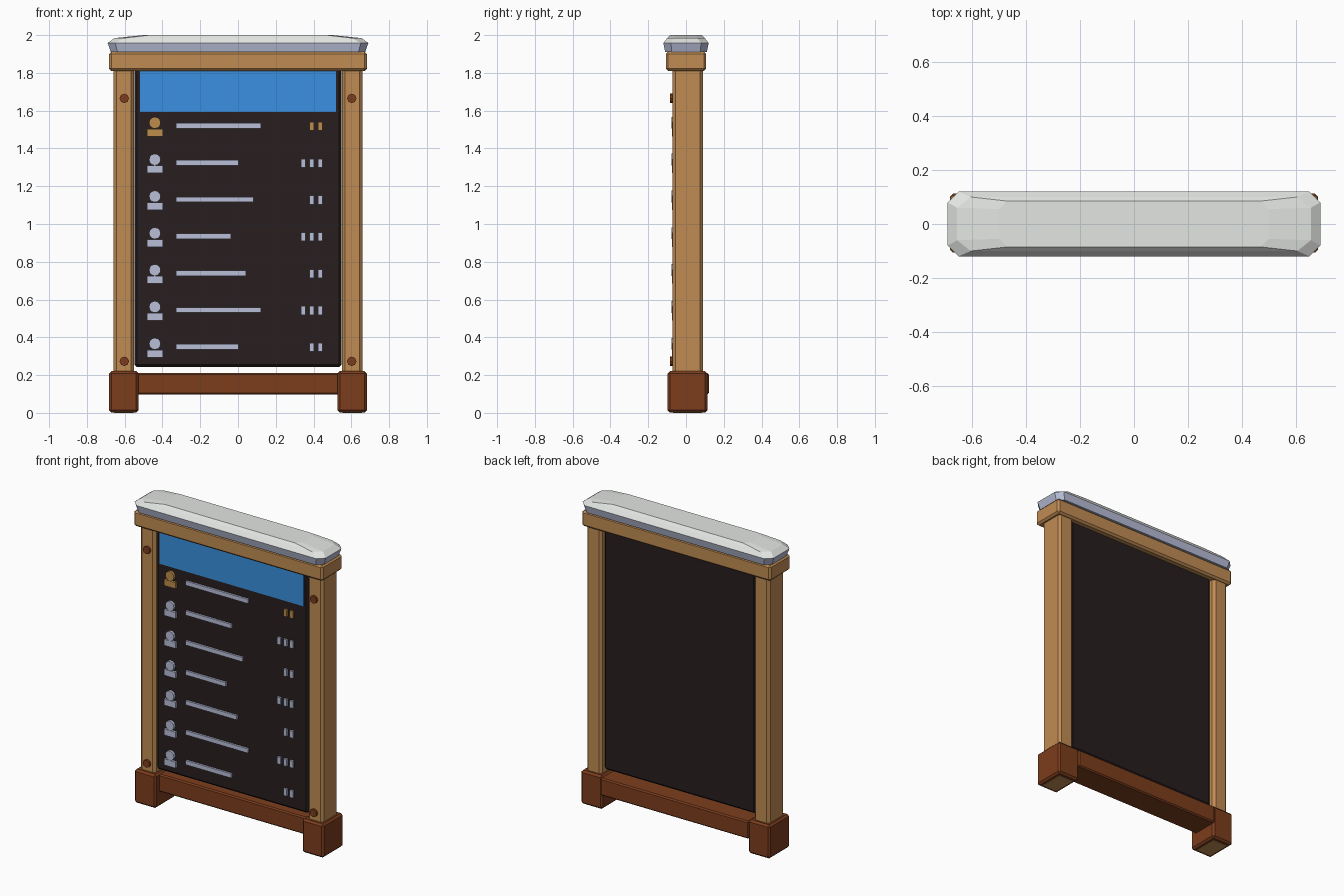
import bpy, bmesh, math
from mathutils import Matrix

if "Cube" in bpy.data.objects:
    bpy.data.objects.remove(bpy.data.objects["Cube"], do_unlink=True)


def material(name, rgb):
    m = bpy.data.materials.new(name)
    m.use_nodes = True
    m.diffuse_color = (*rgb, 1)
    m.node_tree.nodes["Principled BSDF"].inputs["Base Color"].default_value = (*rgb, 1)
    return m


WOOD = material("light wood", (0.53, 0.265, 0.088))
BROWN = material("red brown wood", (0.2, 0.047, 0.012))
DARK = material("dark board", (0.021, 0.013, 0.013))
BLUE = material("blue header", (0.042, 0.28, 0.75))
GREY = material("lavender grey", (0.48, 0.52, 0.69))
GOLD = material("gold", (0.51, 0.265, 0.07))
SNOW = material("off white", (0.77, 0.79, 0.77))


def finish(bm, name, *mats):
    bmesh.ops.recalc_face_normals(bm, faces=bm.faces)
    mesh = bpy.data.meshes.new(name)
    bm.to_mesh(mesh)
    bm.free()
    for m in mats:
        mesh.materials.append(m)
    ob = bpy.data.objects.new(name, mesh)
    bpy.context.collection.objects.link(ob)
    return ob


def box(name, xs, ys, zs, mat, bevel=0):
    """Box between the given limits, with optional chamfered edges."""
    bm = bmesh.new()
    bmesh.ops.create_cube(bm, size=1)
    for v in bm.verts:
        for i, (lo, hi) in enumerate((xs, ys, zs)):
            v.co[i] = hi if v.co[i] > 0 else lo
    if bevel:
        bmesh.ops.bevel(bm, geom=bm.edges[:], offset=bevel, segments=1,
                        affect='EDGES', profile=0.5)
    return finish(bm, name, mat)


def disc(name, x, z, r, y0, y1, mat, sides):
    """Short cylinder facing the front."""
    bm = bmesh.new()
    turn = Matrix.Translation((x, (y0 + y1) / 2, z)) @ Matrix.Rotation(math.pi / 2, 4, 'X')
    bmesh.ops.create_cone(bm, cap_ends=True, segments=sides, radius1=r, radius2=r,
                          depth=y1 - y0, matrix=turn)
    return finish(bm, name, mat)


def cap(name, rings):
    """Stacked cut-corner outlines: (z, half x, half y, corner x, corner y)."""
    bm = bmesh.new()
    loops = []
    for z, hx, hy, cx, cy in rings:
        quarter = [(hx, hy - cy), (hx - cx, hy)]
        pts = quarter + [(-x, y) for x, y in reversed(quarter)]
        pts += [(-x, -y) for x, y in pts]
        loops.append([bm.verts.new((x, y, z)) for x, y in pts])
    for a, b in zip(loops, loops[1:]):
        for i in range(len(a)):
            j = (i + 1) % len(a)
            bm.faces.new((a[i], a[j], b[j], b[i]))
    bm.faces.new(loops[0])
    bm.faces.new(loops[-1])
    # lower band is grey, everything above it is off white
    edge = rings[1][0]
    for f in bm.faces:
        f.material_index = 0 if f.calc_center_median().z > edge else 1
    return finish(bm, name, SNOW, GREY)


# Posts, feet and bolts on both sides
for side, s in (("left", 1), ("right", -1)):
    def span(a, b):
        return tuple(sorted((a * s, b * s)))
    box(side + "_post", span(0.55, 0.66), (-0.072, 0.09), (0.1, 1.83), WOOD, 0.016)
    box(side + "_foot", span(0.527, 0.682), (-0.097, 0.113), (0.002, 0.221), BROWN, 0.012)
    # post end showing under the foot
    box(side + "_post_end", span(0.552, 0.657), (-0.07, 0.086), (0, 0.008), WOOD)
    for end, z in (("upper", 1.665), ("lower", 0.273)):
        disc(f"{side}_{end}_bolt", 0.602 * s, z, 0.025, -0.086, -0.06, BROWN, 8)

# Cross pieces and cap
box("bottom_rail", (-0.535, 0.535), (-0.055, 0.121), (0.098, 0.212), BROWN, 0.008)
box("top_beam", (-0.682, 0.682), (-0.106, 0.106), (1.81, 1.912), WOOD, 0.012)
cap("roof_cap", [
    (1.91, 0.673, 0.11, 0.035, 0.035),
    (1.958, 0.69, 0.12, 0.04, 0.04),
    (1.984, 0.655, 0.1, 0.05, 0.04),
    (2.0, 0.5, 0.085, 0.03, 0.03),
])

# Board and header
box("board", (-0.548, 0.548), (-0.06, 0.065), (0.242, 1.83), DARK, 0.014)
box("header_panel", (-0.519, 0.519), (-0.066, -0.058), (1.592, 1.815), BLUE)

# List rows: icon, bar and score blocks
BAR_ENDS = [0.12, 0.0, 0.08, -0.04, 0.04, 0.12, 0.0]
for row, end in enumerate(BAR_ENDS):
    z = 1.52 - 0.195 * row
    tint = GOLD if row == 0 else GREY
    tag = f"row_{row + 1}_"
    disc(tag + "icon_head", -0.44, z + 0.016, 0.031, -0.077, -0.058, tint, 12)
    box(tag + "icon_body", (-0.482, -0.398), (-0.075, -0.058), (z - 0.056, z - 0.016), tint)
    box(tag + "bar", (-0.327, end + 0.002), (-0.073, -0.058), (z - 0.014, z + 0.014), GREY)
    for k in range(2 + row % 2):
        x = 0.435 - 0.045 * k
        box(f"{tag}block_{k + 1}", (x - 0.012, x + 0.012), (-0.073, -0.058),
            (z - 0.026, z + 0.02), tint)
